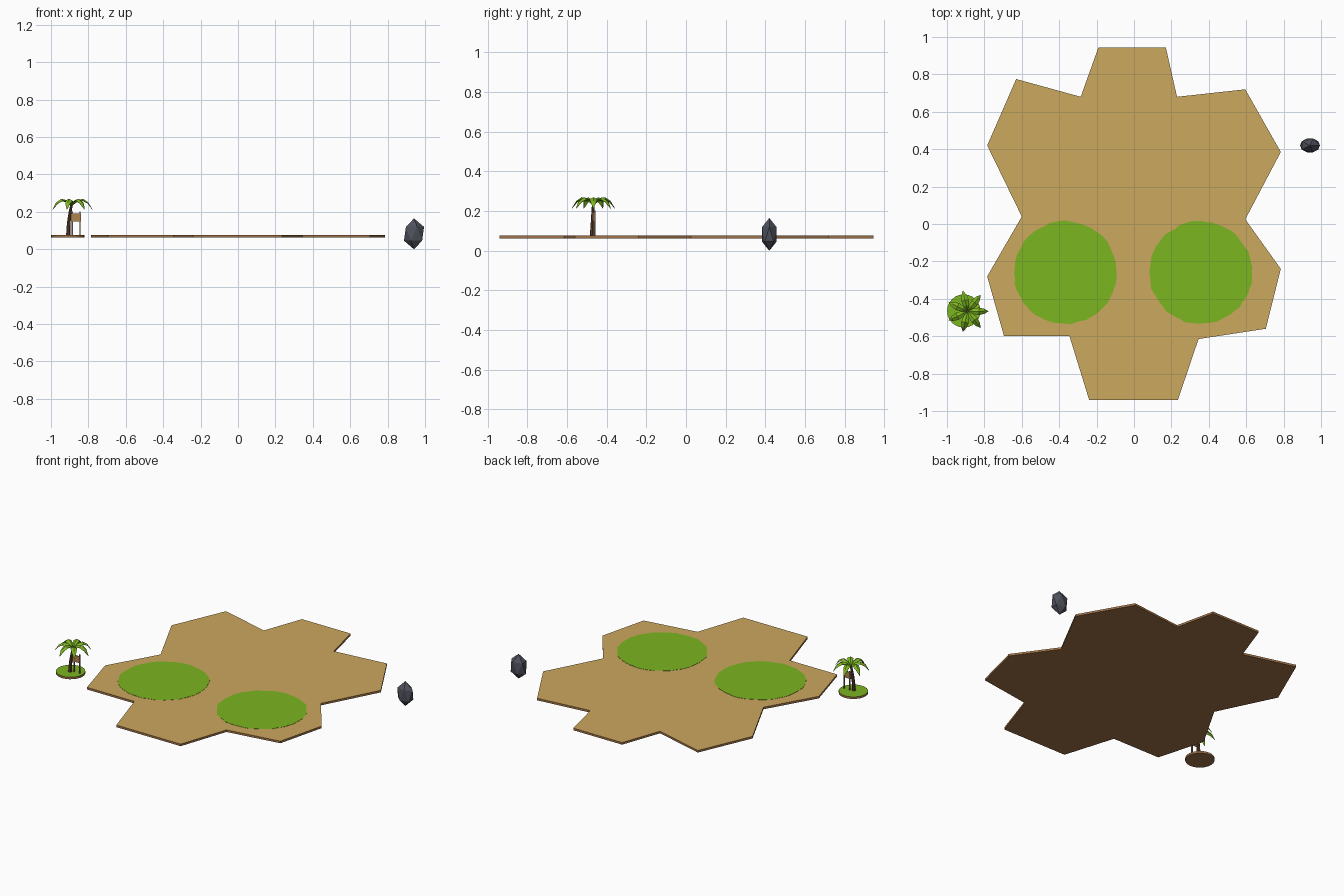
import bpy, bmesh, math, random
from mathutils import Vector

random.seed(4)
if "Cube" in bpy.data.objects:
    bpy.data.objects.remove(bpy.data.objects["Cube"], do_unlink=True)


def material(name, rgb):
    lin = [((c / 255 + 0.055) / 1.055) ** 2.4 for c in rgb] + [1]
    m = bpy.data.materials.new(name)
    m.use_nodes = True
    m.diffuse_color = lin
    m.node_tree.nodes["Principled BSDF"].inputs["Base Color"].default_value = lin
    return m


SAND = material("sand", (204, 168, 95))
EARTH = material("earth brown", (160, 114, 72))
GRASS = material("grass green", (124, 182, 33))
BARK = material("bark brown", (92, 64, 44))
WOOD = material("sign wood", (176, 132, 78))
POST = material("post grey brown", (125, 106, 90))
STONE = material("slate grey", (78, 81, 91))

BASE, TOP = 0.062, 0.076


def finish(name, bm, *mats):
    bmesh.ops.recalc_face_normals(bm, faces=bm.faces)
    mesh = bpy.data.meshes.new(name)
    bm.to_mesh(mesh)
    bm.free()
    obj = bpy.data.objects.new(name, mesh)
    bpy.context.collection.objects.link(obj)
    for m in mats:
        mesh.materials.append(m)
    return obj


def slab(name, outline, z0, z1, top_mat, side_mat):
    """Extrude an outline; upward faces get the top material."""
    bm = bmesh.new()
    face = bm.faces.new([bm.verts.new((x, y, z0)) for x, y in outline])
    ext = bmesh.ops.extrude_face_region(bm, geom=[face])["geom"]
    bmesh.ops.translate(bm, vec=(0, 0, z1 - z0),
                        verts=[v for v in ext if isinstance(v, bmesh.types.BMVert)])
    bmesh.ops.recalc_face_normals(bm, faces=bm.faces)
    for f in bm.faces:
        f.material_index = 0 if f.normal.z > 0.5 else 1
    return finish(name, bm, top_mat, side_mat)


def circle(cx, cy, r, n, jitter=0.0):
    pts = []
    for i in range(n):
        a, q = math.tau * i / n, r + random.uniform(-jitter, jitter)
        pts.append((cx + q * math.cos(a), cy + q * math.sin(a)))
    return pts


def box(name, center, size, mat):
    bm = bmesh.new()
    bmesh.ops.create_cube(bm, size=1)
    bmesh.ops.scale(bm, vec=size, verts=bm.verts)
    bmesh.ops.translate(bm, vec=center, verts=bm.verts)
    return finish(name, bm, mat)


# Large sandy island
outline = [(-.19, .945), (.17, .945), (.23, .68), (.595, .72), (.785, .385), (.595, .025),
           (.785, -.24), (.705, -.56), (.345, -.615), (.235, -.94), (-.24, -.94),
           (-.345, -.6), (-.695, -.6), (-.785, -.28), (-.6, .04), (-.785, .42),
           (-.63, .775), (-.285, .68)]
slab("sand_island", outline[::-1], BASE, TOP, SAND, EARTH)

# Ragged grass patches
for side, x in (("right", -.366), ("left", .357)):
    slab("grass_patch_" + side, circle(x, -.26, .275, 60, .004),
         TOP - .002, TOP + .0015, GRASS, GRASS)

# Small palm islet
slab("palm_islet", circle(-.91, -.465, .089, 24), BASE, TOP, GRASS, EARTH)

# Curved tapering palm trunk
bm = bmesh.new()
rings = []
for i in range(6):
    t = i / 5
    c = Vector((-.908 + .018 * t * t, -.473 + .006 * t, TOP + .165 * t))
    r = .012 - .005 * t
    rings.append([bm.verts.new((x, y, c.z)) for x, y in circle(c.x, c.y, r, 7)])
for a, b in zip(rings, rings[1:]):
    for j in range(7):
        k = (j + 1) % 7
        bm.faces.new((a[j], a[k], b[k], b[j]))
bm.faces.new(rings[0])
bm.faces.new(rings[-1])
finish("palm_trunk", bm, BARK)

# Folded drooping fronds: radius, ridge height, half width
profile = [(0, .236, .004), (.03, .262, .015), (.06, .27, .02), (.088, .252, .014), (.112, .214, .001)]
bm = bmesh.new()
for n in range(7):
    a = math.tau * n / 7
    out, across = Vector((math.cos(a), math.sin(a), 0)), Vector((-math.sin(a), math.cos(a), 0))
    rows = []
    for r, z, w in profile:
        p = Vector((-.89, -.467, z)) + out * r
        drop = Vector((0, 0, -.5 * w))
        rows.append([bm.verts.new(q) for q in (p - across * w + drop, p, p + across * w + drop)])
    for a0, b0 in zip(rows, rows[1:]):
        for j in range(2):
            bm.faces.new((a0[j], b0[j], b0[j + 1], a0[j + 1]))
fronds = finish("palm_fronds", bm, GRASS)
solid = fronds.modifiers.new("thickness", "SOLIDIFY")
solid.thickness = .002

# Wooden sign on two posts
for side, x in (("right", -.887), ("left", -.845)):
    box("sign_post_" + side, (x, -.461, .138), (.007, .007, .128), POST)
box("sign_board", (-.866, -.467, .17), (.052, .006, .044), WOOD)

# Faceted boulder
bm = bmesh.new()
bmesh.ops.create_icosphere(bm, subdivisions=1, radius=1)
for v in bm.verts:
    v.co.x *= .06
    v.co.y *= .043
    v.co.z *= .0825
bmesh.ops.translate(bm, vec=(.941, .42, .0825), verts=bm.verts)
finish("boulder", bm, STONE)
